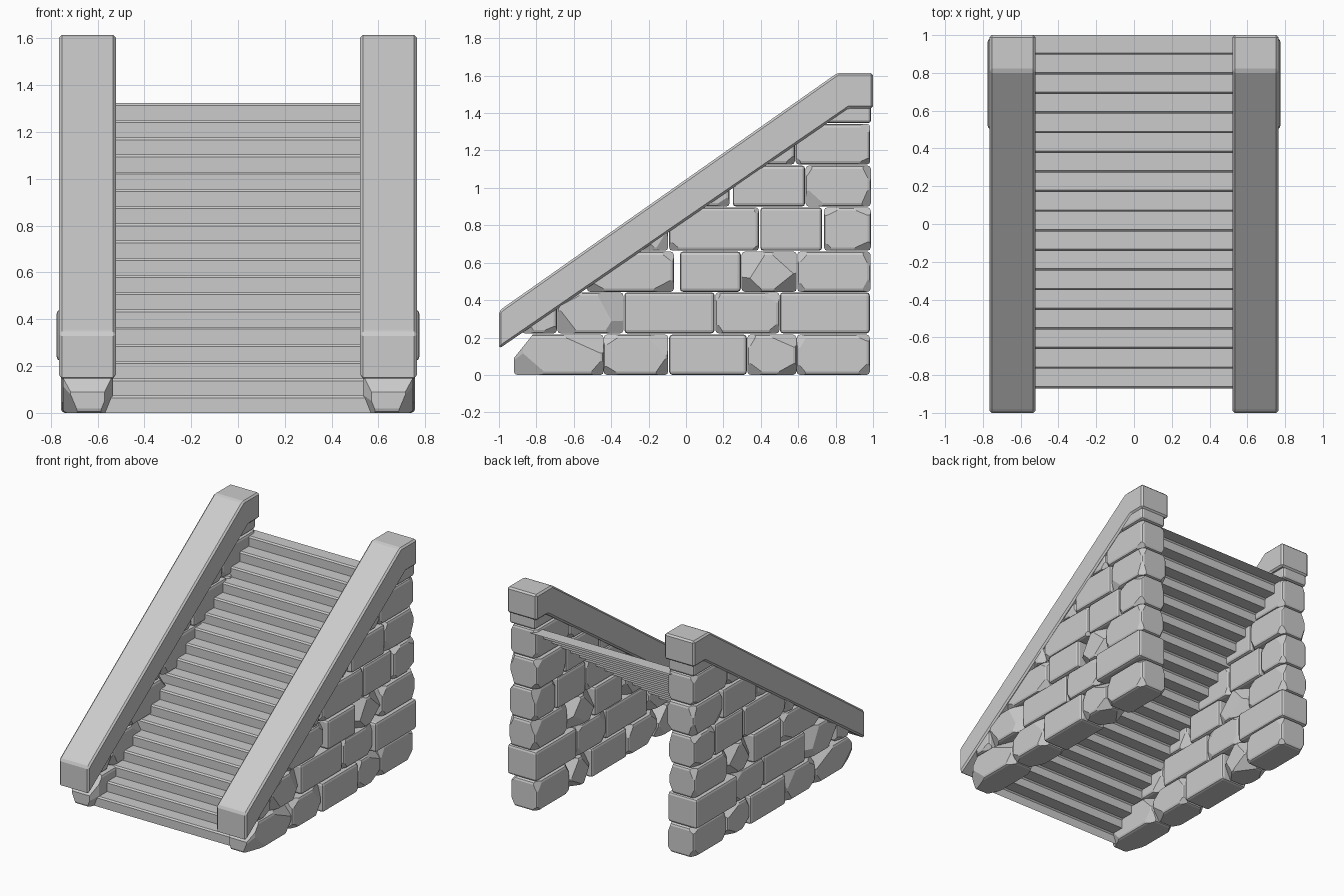
import bpy, bmesh, random
from mathutils import Vector

if "Cube" in bpy.data.objects:
    bpy.data.objects.remove(bpy.data.objects["Cube"])

random.seed(4)
SLOPE = 0.687                      # pitch of the rail underside


def finish(name, bm, mirror=False, bevel=0):
    bmesh.ops.recalc_face_normals(bm, faces=bm.faces)
    me = bpy.data.meshes.new(name)
    bm.to_mesh(me)
    bm.free()
    ob = bpy.data.objects.new(name, me)
    bpy.context.collection.objects.link(ob)
    if bevel:
        m = ob.modifiers.new("bevel", 'BEVEL')
        m.width, m.segments, m.limit_method = bevel, 1, 'ANGLE'
    if mirror:
        ob.modifiers.new("mirror", 'MIRROR').use_clip = False
    return ob


def extrude_profile(bm, pts, x0, x1, caps=True):
    a = [bm.verts.new((x0, y, z)) for y, z in pts]
    b = [bm.verts.new((x1, y, z)) for y, z in pts]
    n = len(pts)
    for i in range(n if caps else n - 1):
        j = (i + 1) % n
        bm.faces.new((a[i], a[j], b[j], b[i]))
    if caps:
        bm.faces.new(a)
        bm.faces.new(b[::-1])


def cut(bm, point, normal):
    # slice away everything beyond the plane and close the hole
    geom = bm.verts[:] + bm.edges[:] + bm.faces[:]
    r = bmesh.ops.bisect_plane(bm, geom=geom, plane_co=point, plane_no=normal,
                               dist=1e-5, clear_outer=True)
    edges = [e for e in r['geom_cut'] if isinstance(e, bmesh.types.BMEdge)]
    if edges:
        bmesh.ops.holes_fill(bm, edges=edges, sides=0)


# sloping coping rails
bm = bmesh.new()
extrude_profile(bm, [(-1, 0.14), (-1, 0.34), (-0.98, 0.357), (0.81, 1.615),
                     (1, 1.615), (1, 1.425), (0.87, 1.425)], 0.522, 0.765)
finish("coping_rail", bm, True, 0.012)

# stair flight: folded sheet with chamfered nosings
bm = bmesh.new()
rise, run, c = 1.324 / 18, 1.87 / 18, 0.01
pts = [(-0.87, 0)]
for i in range(18):
    y, z = -0.87 + i * run, (i + 1) * rise
    pts += [(y, z - c), (y + c, z), (y + run, z)]
extrude_profile(bm, pts, -0.575, 0.575, caps=False)
finish("stair_flight", bm)

# stone courses: bottom, top, stones as (front, back, chip size)
courses = [
    (0.0, 0.216, [(-0.92, -0.44, 0.05), (-0.44, -0.095, 0.035), (-0.09, 0.325, 0),
                  (0.328, 0.59, 0.05), (0.592, 0.983, 0.015)]),
    (0.222, 0.442, [(-0.88, -0.69, 0.02), (-0.688, -0.335, 0.05), (-0.33, 0.153, 0),
                    (0.157, 0.5, 0.012), (0.502, 0.983, 0)]),
    (0.444, 0.66, [(-0.53, -0.065, 0.035), (-0.033, 0.293, 0), (0.297, 0.592, 0.055),
                   (0.595, 0.987, 0.015)]),
    (0.664, 0.896, [(-0.25, -0.095, 0.03), (-0.09, 0.39, 0.01), (0.397, 0.728, 0),
                    (0.738, 0.988, 0.015)]),
    (0.9, 1.12, [(0.05, 0.233, 0.015), (0.25, 0.637, 0), (0.64, 0.988, 0.015)]),
    (1.125, 1.342, [(0.4, 0.582, 0.015), (0.586, 0.985, 0.01)]),
    (1.346, 1.44, [(0.7, 0.99, 0)]),
]
wall = bmesh.new()
for row, (z0, z1, stones) in enumerate(courses):
    for k, (y0, y1, chip) in enumerate(stones):
        x0 = 0.535 + random.uniform(-0.006, 0.012)
        x1 = 0.757 + random.uniform(-0.01, 0.006)
        if row == 1 and k == 4:
            x1 = 0.775             # the one proud stone
        s = bmesh.new()
        extrude_profile(s, [(y0, z0), (y0, z1), (y1, z1), (y1, z0)], x0, x1)
        bmesh.ops.recalc_face_normals(s, faces=s.faces)
        bmesh.ops.bevel(s, geom=s.edges[:], offset=0.018, segments=2,
                        profile=0.5, affect='EDGES')
        # chipped corners
        if chip:
            for x, sx in ((x0, -1), (x1, 1)):
                for y, sy in ((y0, -1), (y1, 1)):
                    for z, sz in ((z0, -1), (z1, 1)):
                        n = Vector((sx * random.uniform(0.6, 1.2),
                                    sy * random.uniform(0.3, 0.8),
                                    sz * random.uniform(0.3, 0.8))).normalized()
                        d = 0.018 + chip * random.uniform(0.3, 1.1)
                        cut(s, Vector((x, y, z)) - n * d, n)
        # worn nose of the lowest front stone
        if row == 0 and k == 0:
            cut(s, (0, -0.92, 0.09), (0, -0.75, 0.6))
            cut(s, (0.715, -0.92, 0), (0.8, -0.55, 0))
            cut(s, (0.57, -0.92, 0), (-0.8, -0.5, 0))
        # trim to just inside the sloping rail
        cut(s, (0, -1, 0.14 + 0.03), (0, -SLOPE, 1))
        tmp = bpy.data.meshes.new("tmp")
        s.to_mesh(tmp)
        s.free()
        wall.from_mesh(tmp)
        bpy.data.meshes.remove(tmp)
finish("stone_wall", wall, True)
